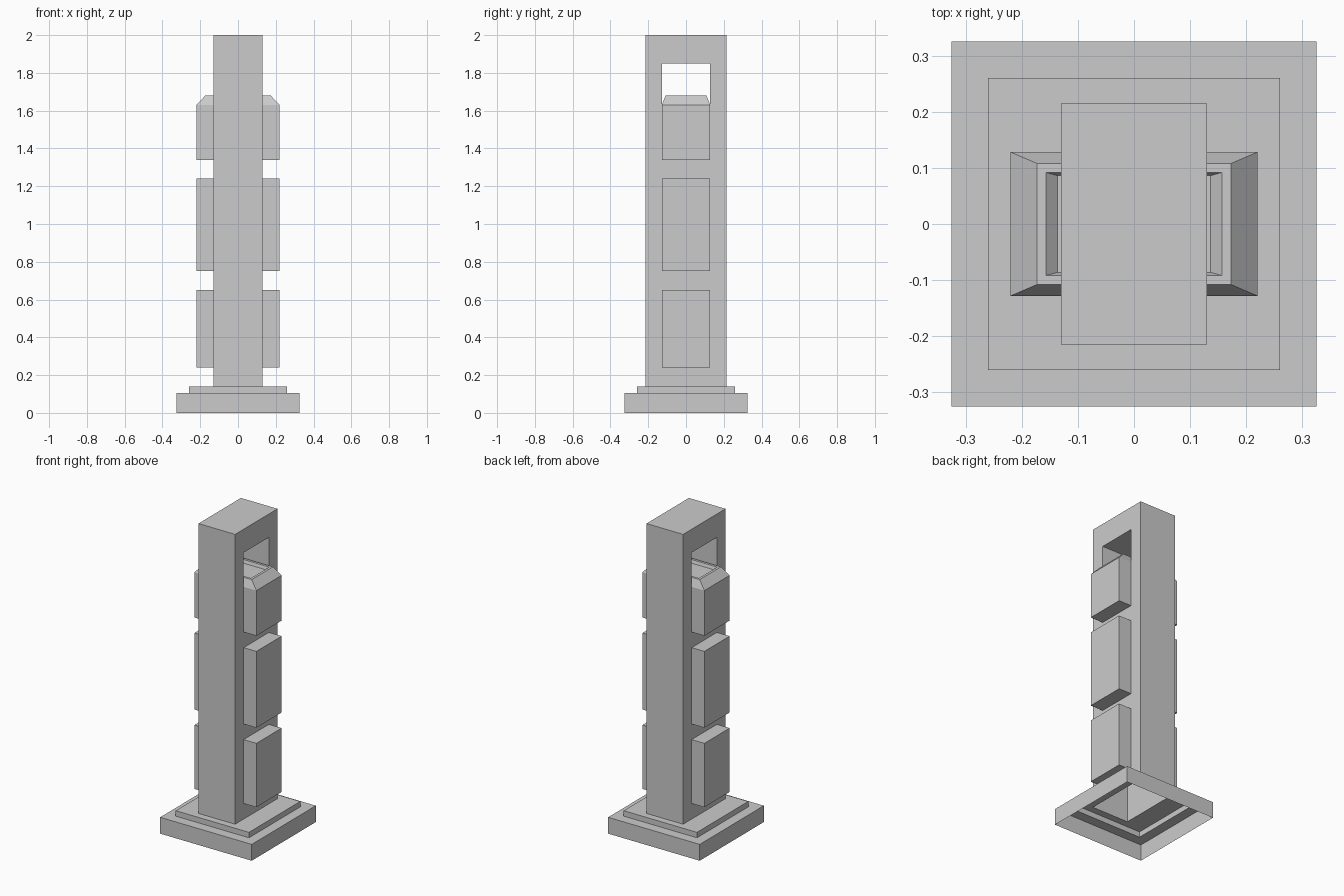
import bpy, bmesh
from mathutils import Matrix, Vector

if "Cube" in bpy.data.objects:
    bpy.data.objects.remove(bpy.data.objects["Cube"])

W = 0.128            # half width of window and panels
COL_X, COL_Y = 0.13, 0.215


def finish(name, bm):
    bmesh.ops.remove_doubles(bm, verts=bm.verts, dist=1e-5)
    me = bpy.data.meshes.new(name)
    bm.to_mesh(me)
    bm.free()
    ob = bpy.data.objects.new(name, me)
    bpy.context.collection.objects.link(ob)
    return ob


def loft(bm, rings, cap=True):
    """Skin stacked rectangles given as (half x, half y, z)."""
    loops = [[bm.verts.new((sx * x, sy * y, z))
              for sx, sy in ((-1, -1), (1, -1), (1, 1), (-1, 1))]
             for x, y, z in rings]
    for a, b in zip(loops, loops[1:]):
        for i in range(4):
            j = (i + 1) % 4
            bm.faces.new((a[i], a[j], b[j], b[i]))
    if cap:
        bm.faces.new(loops[-1])


# Stepped base, a thin shell open underneath
bm = bmesh.new()
loft(bm, [(.325, .325, 0), (.325, .325, .105), (.26, .26, .105),
          (.26, .26, .14), (COL_X, COL_Y, .14)], cap=False)
finish("stepped_base", bm)

# Column with a window through its upper part
bm = bmesh.new()
loft(bm, [(COL_X, COL_Y, .14), (COL_X, COL_Y, 2.0)])
bm.normal_update()
bmesh.ops.delete(bm, geom=[f for f in bm.faces if abs(f.normal.x) > .9],
                 context='FACES')
outer = [(-COL_Y, .14), (COL_Y, .14), (COL_Y, 2.0), (-COL_Y, 2.0)]
inner = [(-W, 1.63), (W, 1.63), (W, 1.85), (-W, 1.85)]
for i in range(4):
    j = (i + 1) % 4
    for s in (1, -1):
        pts = [Vector((s * COL_X, y, z))
               for y, z in (outer[i], outer[j], inner[j], inner[i])]
        bm.faces.new([bm.verts.new(p) for p in pts[::s]])
    if i > 0:  # the window floor is covered by the cap
        bm.faces.new([bm.verts.new(p) for p in (
            (COL_X, *inner[i]), (COL_X, *inner[j]),
            (-COL_X, *inner[j]), (-COL_X, *inner[i]))])
finish("column", bm)

# Raised side panels, mirrored to the other side
for name, z0, z1 in (("lower_panel", .24, .65), ("middle_panel", .75, 1.24),
                     ("upper_panel", 1.34, 1.63)):
    bm = bmesh.new()
    bmesh.ops.create_cube(bm, size=1, matrix=Matrix.Translation(
        (.175, 0, (z0 + z1) / 2)) @ Matrix.Diagonal((.09, 2 * W, z1 - z0, 1)))
    bm.normal_update()
    hidden = [f for f in bm.faces if f.normal.x < -.9
              or (name == "upper_panel" and f.normal.z > .9)]
    bmesh.ops.delete(bm, geom=hidden, context='FACES')
    ob = finish(name, bm)
    ob.modifiers.new("mirror", 'MIRROR').use_axis = (True, False, False)

# Chamfered cap with a shallow recess, running through the window
bm = bmesh.new()
loft(bm, [(.22, W, 1.63), (.173, .108, 1.68), (.157, .092, 1.68),
          (.136, .086, 1.66)])
finish("window_cap", bm)
